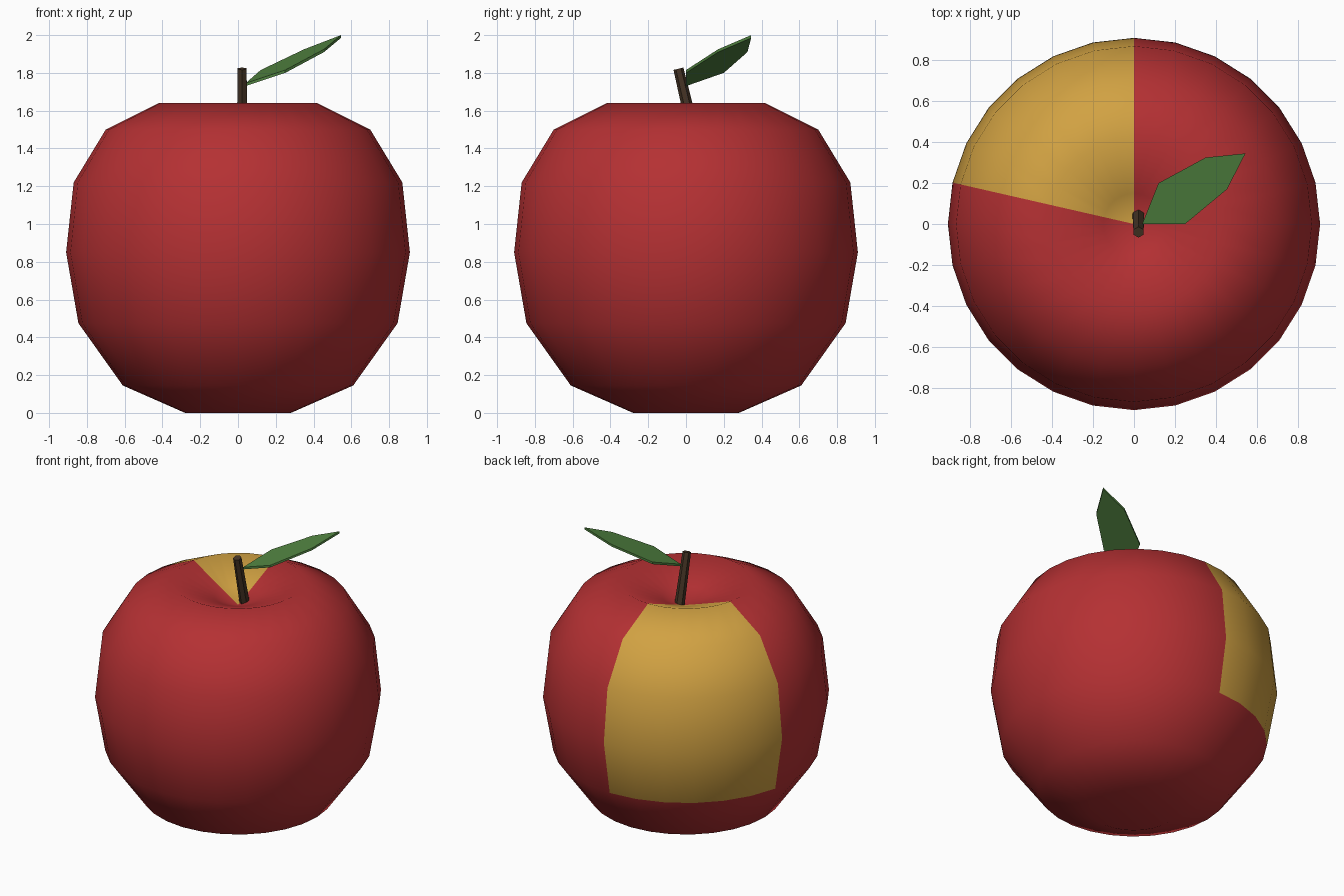
import bpy, bmesh, math
from mathutils import Vector

cube = bpy.data.objects.get("Cube")
if cube:
    bpy.data.objects.remove(cube)


def material(name, rgb):
    m = bpy.data.materials.new(name)
    m.use_nodes = True
    m.diffuse_color = (*rgb, 1)
    m.node_tree.nodes["Principled BSDF"].inputs["Base Color"].default_value = (*rgb, 1)
    return m


def make_object(name, bm, *mats):
    bmesh.ops.recalc_face_normals(bm, faces=bm.faces)
    mesh = bpy.data.meshes.new(name)
    bm.to_mesh(mesh)
    bm.free()
    for m in mats:
        mesh.materials.append(m)
    obj = bpy.data.objects.new(name, mesh)
    bpy.context.collection.objects.link(obj)
    return obj


red = material("apple red", (0.46, 0.03, 0.033))
gold = material("golden blush", (0.64, 0.36, 0.055))
brown = material("stem brown", (0.06, 0.034, 0.018))
green = material("leaf green", (0.08, 0.22, 0.05))

# Fruit: lathed profile of (radius, height), dimpled at both ends
SEGMENTS = 28
profile = [(0, 0.03), (0.28, 0), (0.61, 0.145), (0.845, 0.475), (0.91, 0.85),
           (0.87, 1.22), (0.70, 1.50), (0.42, 1.64), (0.15, 1.53), (0, 1.47)]
bm = bmesh.new()
verts = [bm.verts.new((r, 0, z)) for r, z in profile]
edges = [bm.edges.new(pair) for pair in zip(verts, verts[1:])]
bmesh.ops.spin(bm, geom=verts + edges, cent=(0, 0, 0), axis=(0, 0, 1),
               angle=math.tau, steps=SEGMENTS, use_merge=True)
bmesh.ops.remove_doubles(bm, verts=bm.verts, dist=0.001)

# Golden patch: six segments at the back right, above the lower belly
patch_end = 90 + 6 * 360 / SEGMENTS
for f in bm.faces:
    f.smooth = True
    c = f.calc_center_median()
    angle = math.degrees(math.atan2(c.y, c.x))
    f.material_index = int(90 < angle < patch_end and c.z > 0.5)
make_object("fruit", bm, red, gold)

# Stem: leaning, tapered six-sided rod
base, top = Vector((0.022, 0.047, 1.455)), Vector((0.022, -0.04, 1.822))
axis = top - base
bm = bmesh.new()
bmesh.ops.create_cone(bm, cap_ends=True, segments=6, radius1=0.033,
                      radius2=0.027, depth=axis.length)
bmesh.ops.rotate(bm, verts=bm.verts, cent=(0, 0, 0),
                 matrix=axis.to_track_quat("Z", "Y").to_matrix())
bmesh.ops.translate(bm, verts=bm.verts, vec=(base + top) / 2)
make_object("stem", bm, brown)

# Leaf: thin six-cornered blade rising from the stem
outline = [(0.04, 0, 1.745), (0.25, 0, 1.815), (0.455, 0.17, 1.925),
           (0.545, 0.345, 2.0), (0.35, 0.325, 1.925), (0.12, 0.2, 1.815)]
bm = bmesh.new()
blade = bm.faces.new([bm.verts.new(p) for p in outline])
lower = bmesh.ops.extrude_face_region(bm, geom=[blade], use_keep_orig=True)
bmesh.ops.translate(bm, vec=(0, 0, -0.015),
                    verts=[g for g in lower["geom"] if isinstance(g, bmesh.types.BMVert)])
make_object("leaf", bm, green)
